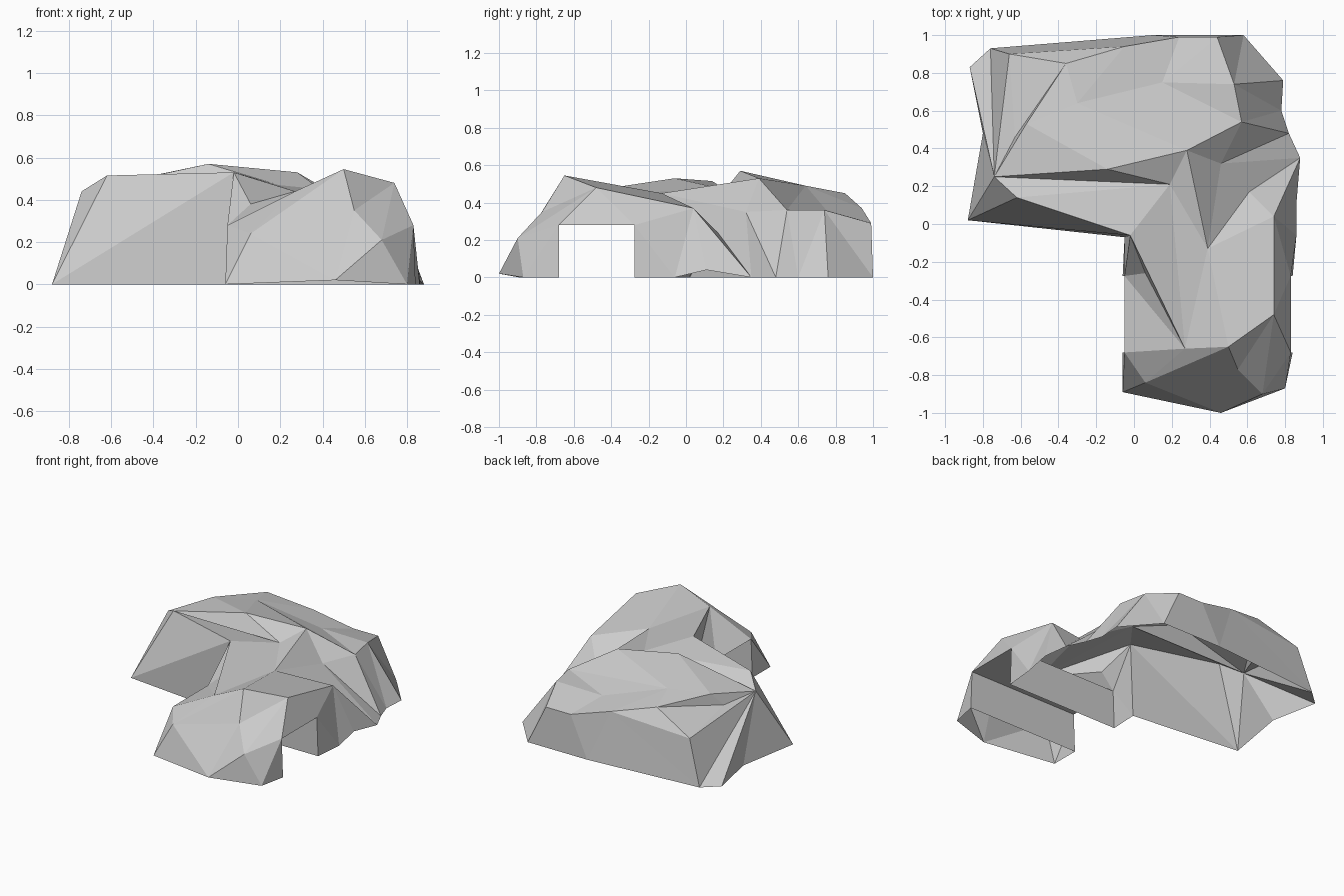
import bpy
import bmesh
from mathutils import Vector
from mathutils.geometry import delaunay_2d_cdt

default_cube = bpy.data.objects.get("Cube")
if default_cube:
    bpy.data.objects.remove(default_cube, do_unlink=True)

stone = bpy.data.materials.new("grey_stone")
stone.use_nodes = True
stone.diffuse_color = (.6, .6, .6, 1)
stone.node_tree.nodes["Principled BSDF"].inputs["Base Color"].default_value = stone.diffuse_color

# Corners where the parts meet
corners = dict(
    tip=(-.88, .02, 0), heel=(-.05, -.07, 0), brow=(-.02, -.06, .53),
    notch=(.19, .21, .47), shelf=(-.74, .25, .44), saddle=(.39, -.13, .45),
    knoll=(.61, .17, .24), shoulder=(.74, .04, .37), spur=(.86, .11, .04),
)

# Ridges and feet of the wide rock at the back
mound_corners = dict(
    peak=(-.14, .29, .57), crest=(.28, .39, .53), hollow=(.46, .32, .35),
    east=(.57, .54, .36), east_rim=(.53, .74, .36), middle=(-.3, .64, .49),
    back_dip=(.15, .75, .36), back_rim=(-.05, .94, .37), back_top=(-.36, .85, .45),
    lip_east=(.44, .99, .29), lip_west=(.24, .99, .29),
    west=(-.57, .53, .48), west_dip=(-.63, .46, .39), west_rim=(-.66, .9, .32),
    foot_a=(.88, .35, 0), foot_b=(.82, .48, 0), foot_c=(.78, .6, 0),
    foot_d=(.79, .76, 0), foot_e=(.58, 1, 0), foot_f=(.1, 1, 0),
    foot_g=(-.76, .93, 0), foot_h=(-.87, .83, 0), foot_i=(-.8, .48, 0),
)

# Ridges and feet of the arch at the front
arch_corners = dict(
    edge=(.27, -.66, .44), top=(.5, -.65, .545), side=(.74, -.48, .48),
    cheek=(.06, -.84, .24), chin=(.55, -.77, .35), knuckle=(.68, -.9, .21),
    gully=(.06, -.26, .38),
    toe_left=(-.06, -.89, 0), toe=(.46, -1, .02), toe_right=(.8, -.87, 0),
    heel_right=(.86, -.06, 0),
)

# Mouths of the tunnel through the arch, the same at both ends
tunnel_corners = {}
for end, x, out in (("left", -.05, -.01), ("right", .83, .01)):
    for wall, y in (("front", -.68), ("back", -.275)):
        tunnel_corners[end + wall + "high"] = (x, y, .28)
        tunnel_corners[end + wall + "low"] = (x + out, y, 0)

points = {**corners, **mound_corners, **arch_corners, **tunnel_corners,
          "ledge_top": (-.62, .14, .515)}


def make_object(name, bm):
    mesh = bpy.data.meshes.new(name)
    bm.to_mesh(mesh)
    bm.free()
    mesh.materials.append(stone)
    obj = bpy.data.objects.new(name, mesh)
    bpy.context.collection.objects.link(obj)


def rock_skin(name, outline, creases):
    """Stretch a faceted skin over an outline, folded along the creases."""
    loop = outline.split()
    paths = [loop + loop[:1]] + [path.split() for path in creases]
    names = list(dict.fromkeys(n for path in paths for n in path))
    edges = {tuple(sorted((names.index(a), names.index(b))))
             for path in paths for a, b in zip(path, path[1:])}
    flat = [Vector(points[n][:2]) for n in names]
    places, _, faces, origins, _, _ = delaunay_2d_cdt(flat, list(edges), [], 1, 1e-5)

    bm = bmesh.new()
    verts = []
    for place, origin in zip(places, origins):
        if origin:
            height = points[names[origin[0]]][2]
        else:
            near = min(names, key=lambda n: (Vector(points[n][:2]) - place).length)
            height = points[near][2]
        verts.append(bm.verts.new((place.x, place.y, height)))
    for face in faces:
        bm.faces.new([verts[i] for i in face])
    bm.normal_update()
    bmesh.ops.reverse_faces(bm, faces=[f for f in bm.faces if f.normal.z < 0])
    make_object(name, bm)


# Wide rock at the back
rock_skin(
    "back_mound",
    "tip shelf notch saddle knoll shoulder spur foot_a foot_b foot_c foot_d "
    "foot_e foot_f foot_g foot_h foot_i",
    ["shelf peak notch crest saddle hollow crest east hollow foot_a",
     "peak crest", "peak middle crest", "middle east",
     "peak west middle back_top west shelf",
     "shelf west_dip west", "back_top west_dip west_rim",
     "west_rim back_top back_rim back_dip lip_west lip_east",
     "shelf west_rim foot_g shelf foot_h", "shelf foot_i",
     "east east_rim lip_east foot_e east_rim foot_d", "east foot_c east_rim",
     "hollow foot_b east", "hollow knoll foot_a shoulder",
     "middle back_dip east_rim", "middle back_rim foot_f lip_west",
     "back_rim lip_west", "west_rim back_rim foot_g", "back_dip lip_east"])

# Overhanging shelf on one side
rock_skin(
    "side_ledge",
    "tip heel brow notch shelf",
    ["tip ledge_top brow tip", "shelf ledge_top notch"])

# Arch standing out at the front
rock_skin(
    "front_arch",
    "heel leftbacklow leftbackhigh leftfronthigh leftfrontlow toe_left toe "
    "toe_right rightfrontlow rightfronthigh rightbackhigh rightbacklow "
    "heel_right spur shoulder knoll saddle notch brow",
    ["brow gully edge saddle", "brow edge notch", "edge top side shoulder",
     "top saddle side", "saddle shoulder",
     "gully leftbackhigh edge leftfronthigh cheek edge", "brow leftbackhigh",
     "toe_left cheek chin knuckle toe_right", "cheek toe knuckle",
     "cheek top chin", "chin side knuckle", "leftfronthigh toe_left",
     "side rightfronthigh knuckle", "side rightbackhigh shoulder heel_right"])

# Flat roof and walls inside the tunnel
bm = bmesh.new()
for quad in (
        "leftfronthigh leftbackhigh rightbackhigh rightfronthigh",
        "leftfrontlow leftfronthigh rightfronthigh rightfrontlow",
        "rightbacklow rightbackhigh leftbackhigh leftbacklow"):
    bm.faces.new([bm.verts.new(points[n]) for n in quad.split()])
bmesh.ops.remove_doubles(bm, verts=bm.verts[:], dist=.001)
make_object("tunnel_lining", bm)
